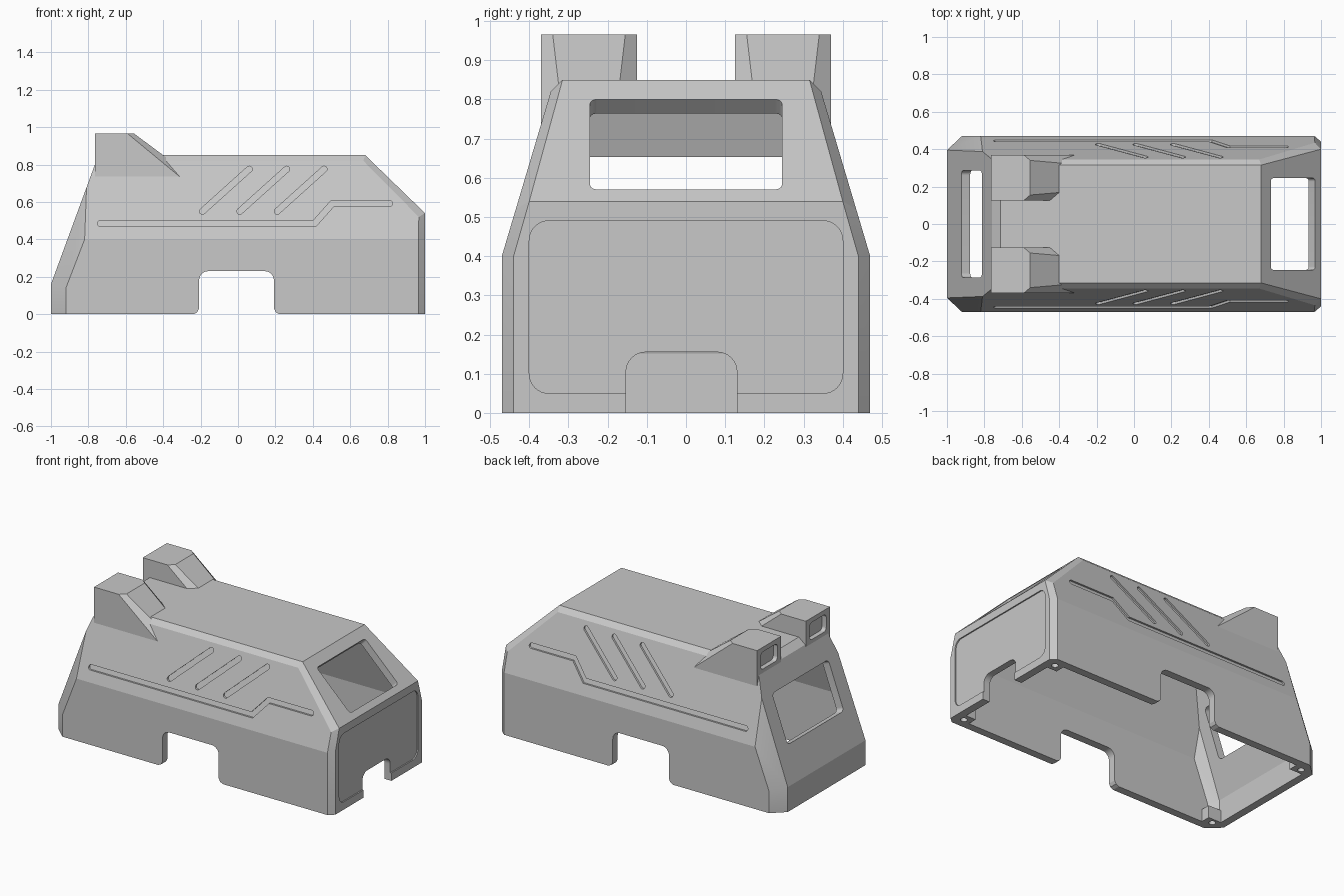
import bpy, bmesh, math
from mathutils import Vector as V

if "Cube" in bpy.data.objects:
    bpy.data.objects.remove(bpy.data.objects["Cube"])

WALL = 0.05
GREY = bpy.data.materials.new("light_grey")
GREY.diffuse_color = (0.58, 0.58, 0.58, 1)
GREY.use_nodes = True
GREY.node_tree.nodes["Principled BSDF"].inputs["Base Color"].default_value = GREY.diffuse_color


def to_object(name, bm):
    bmesh.ops.recalc_face_normals(bm, faces=bm.faces[:])
    mesh = bpy.data.meshes.new(name)
    bm.to_mesh(mesh)
    bm.free()
    ob = bpy.data.objects.new(name, mesh)
    bpy.context.collection.objects.link(ob)
    mesh.materials.append(GREY)
    return ob


def faceted(name, planes, inside, bottom, inset=0.0):
    """Solid block trimmed by planes, each given by three points."""
    inside = V(inside)
    bm = bmesh.new()
    bmesh.ops.create_cube(bm, size=4)
    for v in bm.verts:
        v.co.z = bottom if v.co.z < 0 else 2
    for pts in planes:
        a, b, c = (V(p) for p in pts)
        n = (b - a).cross(c - a).normalized()
        if n.dot(a - inside) < 0:
            n = -n
        bmesh.ops.bisect_plane(bm, geom=bm.verts[:] + bm.edges[:] + bm.faces[:], dist=1e-5,
                               plane_co=a - n * inset, plane_no=n, clear_outer=True)
        rim = [e for e in bm.edges if e.is_boundary]
        if rim:
            bmesh.ops.edgeloop_fill(bm, edges=rim)
    bmesh.ops.remove_doubles(bm, verts=bm.verts[:], dist=1e-4)
    return to_object(name, bm)


def prism(name, outline, origin, u, v, n, lo, hi):
    """2D outline placed on axes u, v and extruded along n from lo to hi."""
    o, u, v, n = V(origin), V(u), V(v), V(n)
    bm = bmesh.new()
    rings = [[bm.verts.new(o + u * x + v * y + n * w) for x, y in outline] for w in (lo, hi)]
    bm.faces.new(rings[0])
    bm.faces.new(rings[1])
    for i in range(len(outline)):
        j = (i + 1) % len(outline)
        bm.faces.new((rings[0][i], rings[0][j], rings[1][j], rings[1][i]))
    return to_object(name, bm)


def boolean(ob, other, op):
    m = ob.modifiers.new("cut", 'BOOLEAN')
    m.operation, m.solver, m.object = op, 'EXACT', other
    bpy.context.view_layer.objects.active = ob
    bpy.ops.object.modifier_apply(modifier=m.name)
    bpy.data.objects.remove(other, do_unlink=True)


def rounded(x0, x1, y0, y1, r, seg=8):
    pts = []
    for k, (cx, cy) in enumerate([(x1 - r, y1 - r), (x0 + r, y1 - r), (x0 + r, y0 + r), (x1 - r, y0 + r)]):
        for i in range(seg + 1):
            a = math.pi / 2 * (k + i / seg)
            pts.append((cx + r * math.cos(a), cy + r * math.sin(a)))
    return pts


def slot(path, r, seg=12):
    """Outline of a round-ended groove following a path."""
    p = [V(q) for q in path]
    d = [(b - a).normalized() for a, b in zip(p, p[1:])]
    side = lambda t: V((-t.y, t.x))
    left, right = [], []
    for i in range(1, len(p) - 1):
        m = (side(d[i - 1]) + side(d[i])).normalized()
        m *= r / m.dot(side(d[i]))
        left.append(p[i] + m)
        right.append(p[i] - m)

    def cap(c, t):
        s = side(t)
        return [c + s * r * math.cos(a) + t * r * math.sin(a)
                for a in (math.pi * i / seg for i in range(seg + 1))]
    return [tuple(q) for q in left + cap(p[-1], d[-1]) + right[::-1] + cap(p[0], -d[0])]


# planes of the body: front, front slope, roof, rear, rear slope, rear roof bevel
across = lambda a, b: [(a[0], 0, a[1]), (a[0], 1, a[1]), (b[0], 0, b[1])]
planes = [across(a, b) for a, b in [
    ((1, 0), (1, 1)), ((1, .54), (.68, .85)), ((0, .85), (1, .85)),
    ((-1, 0), (-1, 1)), ((-1, .16), (-.765, .80)), ((-.76, .813), (-.715, .85))]]
# lower side, upper side, roof chamfer, front chamfers, rear chamfers
half = [
    [(0, .47, 0), (1, .47, 0), (0, .47, 1)],
    [(0, .47, .4), (1, .47, .4), (0, .345, .82)],
    [(0, .345, .82), (1, .345, .82), (0, .315, .85)],
    [(1, .44, 0), (1, .44, .4), (.965, .47, 0)],
    [(1, .44, .4), (.965, .47, .4), (1, .40, .54)],
    [(1, .40, .54), (.68, .315, .85), (.67, .345, .82)],
    [(-1, .395, 0), (-1, .395, .16), (-.92, .47, 0)],
    [(-1, .395, .16), (-.92, .47, .14), (-.82, .47, .40)]]
mirror = lambda pl, s: [[(x, s * y, z) for x, y, z in pts] for pts in pl]
planes += mirror(half, 1) + mirror(half, -1)

shell = faceted("shell", planes, (0, 0, .4), 0)
cavity = faceted("cavity", planes, (0, 0, .4), -.2, WALL)

# roof pods over the rear corners
pod = [
    [(-.765, 0, 0), (-.765, 1, 0), (-.765, 0, 1)],
    [(0, 0, .965), (1, 0, .965), (0, 1, .965)],
    [(0, .125, 0), (1, .125, 0), (0, .125, 1)],
    [(0, .37, 0), (1, .37, 0), (0, .37, 1)],
    [(-.555, 0, .965), (-.555, 1, .965), (-.40, 0, .85)],
    [(-.59, .37, .965), (-.555, .34, .965), (-.36, .37, .775)],
    [(-.59, .125, .965), (-.555, .155, .965), (-.36, .125, .775)]]
for s in (1, -1):
    boolean(shell, faceted("pod", mirror(pod, s), (-.65, s * .25, .85), .70), 'UNION')

# corner screw pads stay solid inside the cavity
X, Y, Z = (1, 0, 0), (0, 1, 0), (0, 0, 1)
for s in (1, -1):
    for x0, x1 in ((.88, 1.1), (-1.1, -.86)):
        y0, y1 = sorted((s * .36, s * .6))
        pad = prism("pad", [(x0, y0), (x1, y0), (x1, y1), (x0, y1)], (0, 0, 0), X, Y, Z, -.3, .08)
        boolean(cavity, pad, 'DIFFERENCE')
boolean(shell, cavity, 'DIFFERENCE')

cutters = []
# side arches with flared feet
arch = [q for q in rounded(-.2, .2, -.1, .23, .05) if q[1] > .1]
arch += [(-.2, .03), (-.21, .01), (-.23, 0), (-.23, -.1), (.23, -.1), (.23, 0), (.21, .01), (.2, .03)]
cutters.append(prism("side_arch", arch, (-.008, 0, 0), X, Z, Y, -1, 1))
# front panel recess and front arch
cutters.append(prism("front_panel", rounded(-.4, .4, .05, .49, .05), (1, 0, 0), Y, Z, X, -.008, .1))
cutters.append(prism("front_arch", rounded(-.153, .13, -.2, .155, .05), (1, 0, 0), Y, Z, X, -.2, .1))
# windows cut square to the sloping ends
for x, z, dx, dz, w, h, r in ((.85, .685, -.32, .31, .245, .165, .018), (-.868, .52, .235, .64, .285, .16, .025)):
    up = V((dx, 0, dz)).normalized()
    cutters.append(prism("window", rounded(-w, w, -h, h, r), (x, 0, z), Y, up, up.cross(V(Y)), -.1, .1))
lean = .125 / .42
grooves = [[(-.735, .485), (.41, .485), (.505, .592), (.81, .592)]]
grooves += [[(x, .55), (x + .25, .775)] for x in (-.19, .01, .21)]
for s in (1, -1):
    # side grooves follow the leaning upper wall
    for g in grooves:
        cutters.append(prism("groove", slot(g, .016), (0, s * (.47 + .4 * lean), 0),
                             X, (0, -s * lean, 1), (0, s, 0), -.012, .05))
    # lamp recess in the back of each pod
    cutters.append(prism("lamp", rounded(-.085, .085, -.055, .055, .025), (-.765, s * .2475, .88),
                         Y, Z, X, -.1, .03))
    # screw holes
    for x, y in ((.93, .405), (-.915, .395)):
        ring = [(.02 * math.cos(a), .02 * math.sin(a)) for a in (math.tau * i / 24 for i in range(24))]
        cutters.append(prism("screw_hole", ring, (x, s * y, 0), X, Y, Z, -.1, .06))
for c in cutters:
    boolean(shell, c, 'DIFFERENCE')

bpy.ops.object.select_all(action='DESELECT')
shell.select_set(True)
bpy.context.view_layer.objects.active = shell
bpy.ops.object.shade_smooth_by_angle(angle=math.radians(15.5))
